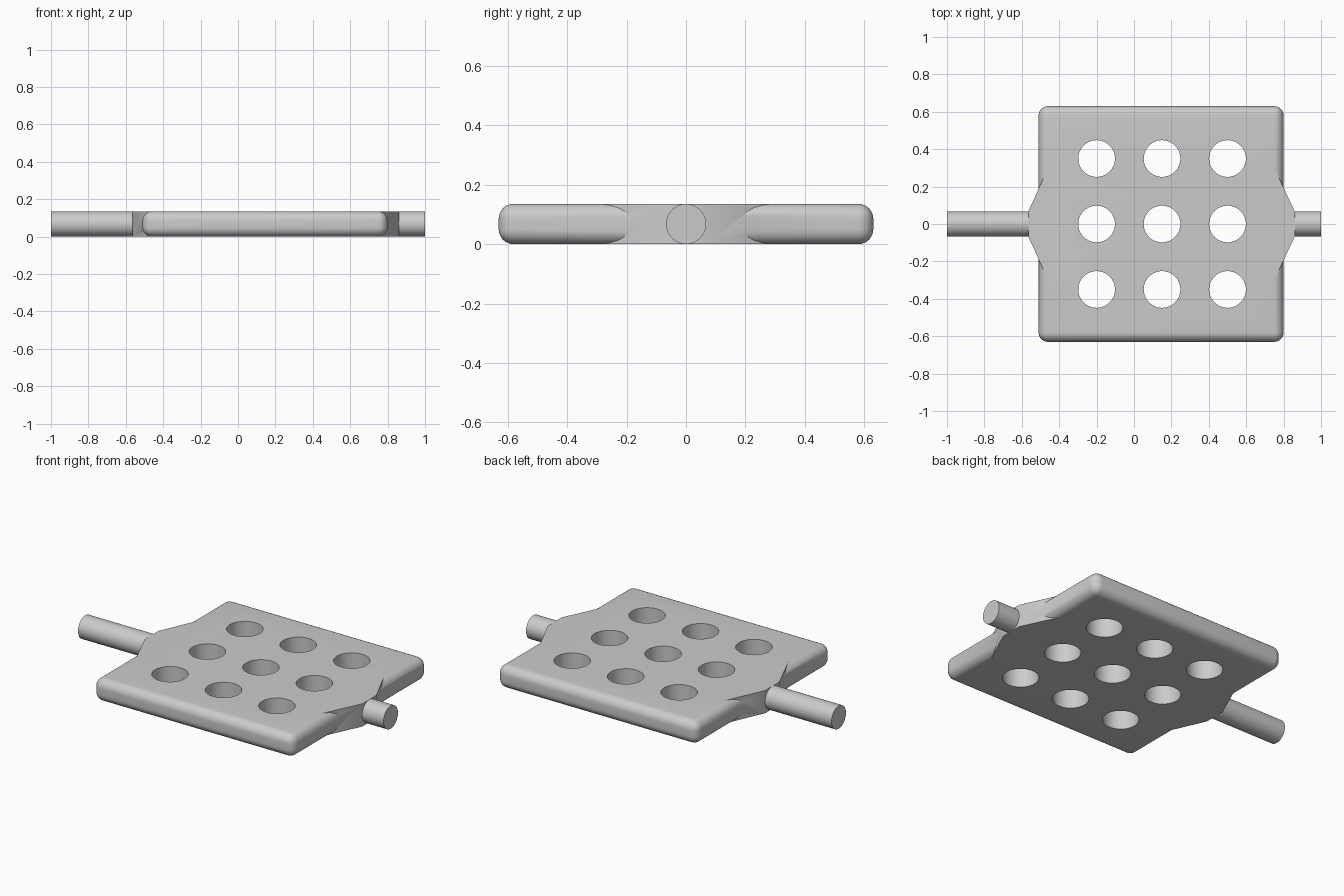
import bpy
import math

if "Cube" in bpy.data.objects:
    bpy.data.objects.remove(bpy.data.objects["Cube"], do_unlink=True)

T = 0.135               # plate thickness and rod diameter
X0, X1, Y = -0.51, 0.80, 0.63

grey = bpy.data.materials.new("plain grey")
grey.use_nodes = True
grey.diffuse_color = (0.6, 0.6, 0.6, 1)
grey.node_tree.nodes["Principled BSDF"].inputs["Base Color"].default_value = (0.6, 0.6, 0.6, 1)


def activate(obj):
    bpy.ops.object.select_all(action="DESELECT")
    obj.select_set(True)
    bpy.context.view_layer.objects.active = obj


def apply_boolean(obj, other, operation):
    mod = obj.modifiers.new("boolean", "BOOLEAN")
    mod.operation, mod.solver, mod.object = operation, "EXACT", other
    activate(obj)
    bpy.ops.object.modifier_apply(modifier=mod.name)
    bpy.data.objects.remove(other, do_unlink=True)


def cylinder(name, radius, depth, location, rotation=(0, 0, 0)):
    bpy.ops.mesh.primitive_cylinder_add(vertices=64, radius=radius, depth=depth,
                                        location=location, rotation=rotation)
    obj = bpy.context.object
    obj.name = name
    obj.data.materials.append(grey)
    return obj


def prism(name, outline):
    n = len(outline)
    verts = [(x, y, z) for z in (0, T) for x, y in outline]
    faces = [tuple(reversed(range(n))), tuple(range(n, 2 * n))]
    faces += [(i, (i + 1) % n, n + (i + 1) % n, n + i) for i in range(n)]
    mesh = bpy.data.meshes.new(name)
    mesh.from_pydata(verts, [], faces)
    mesh.materials.append(grey)
    obj = bpy.data.objects.new(name, mesh)
    bpy.context.collection.objects.link(obj)
    return obj


# Plate with rounded edges
plate = prism("perforated_plate", [(X0, -Y), (X1, -Y), (X1, Y), (X0, Y)])
bevel = plate.modifiers.new("rounded edges", "BEVEL")
bevel.width, bevel.segments = 0.05, 8
activate(plate)
bpy.ops.object.modifier_apply(modifier=bevel.name)

# Tapered shoulders, joined into both ends of the plate
shoulders = prism("shoulders", [(X0 - 0.055, -0.066), (X0 + 0.05, -0.30),
                                (X1 - 0.05, -0.30), (X1 + 0.06, -0.066),
                                (X1 + 0.06, 0.066), (X1 - 0.05, 0.30),
                                (X0 + 0.05, 0.30), (X0 - 0.055, 0.066)])
apply_boolean(plate, shoulders, "UNION")

# Three by three grid of round holes
for x in (-0.2, 0.15, 0.5):
    for y in (-0.35, 0, 0.35):
        hole = cylinder("hole_cutter", 0.098, 1, (x, y, T / 2))
        apply_boolean(plate, hole, "DIFFERENCE")

# Round pins: long on the right, short on the left
pins = [cylinder(name, T / 2, b - a, ((a + b) / 2, 0, T / 2), (0, math.pi / 2, 0))
        for name, a, b in (("right_pin", -1, X0 - 0.05), ("left_pin", X1 + 0.055, 1))]

for obj in [plate] + pins:
    activate(obj)
    bpy.ops.object.shade_smooth_by_angle(angle=math.radians(30))
